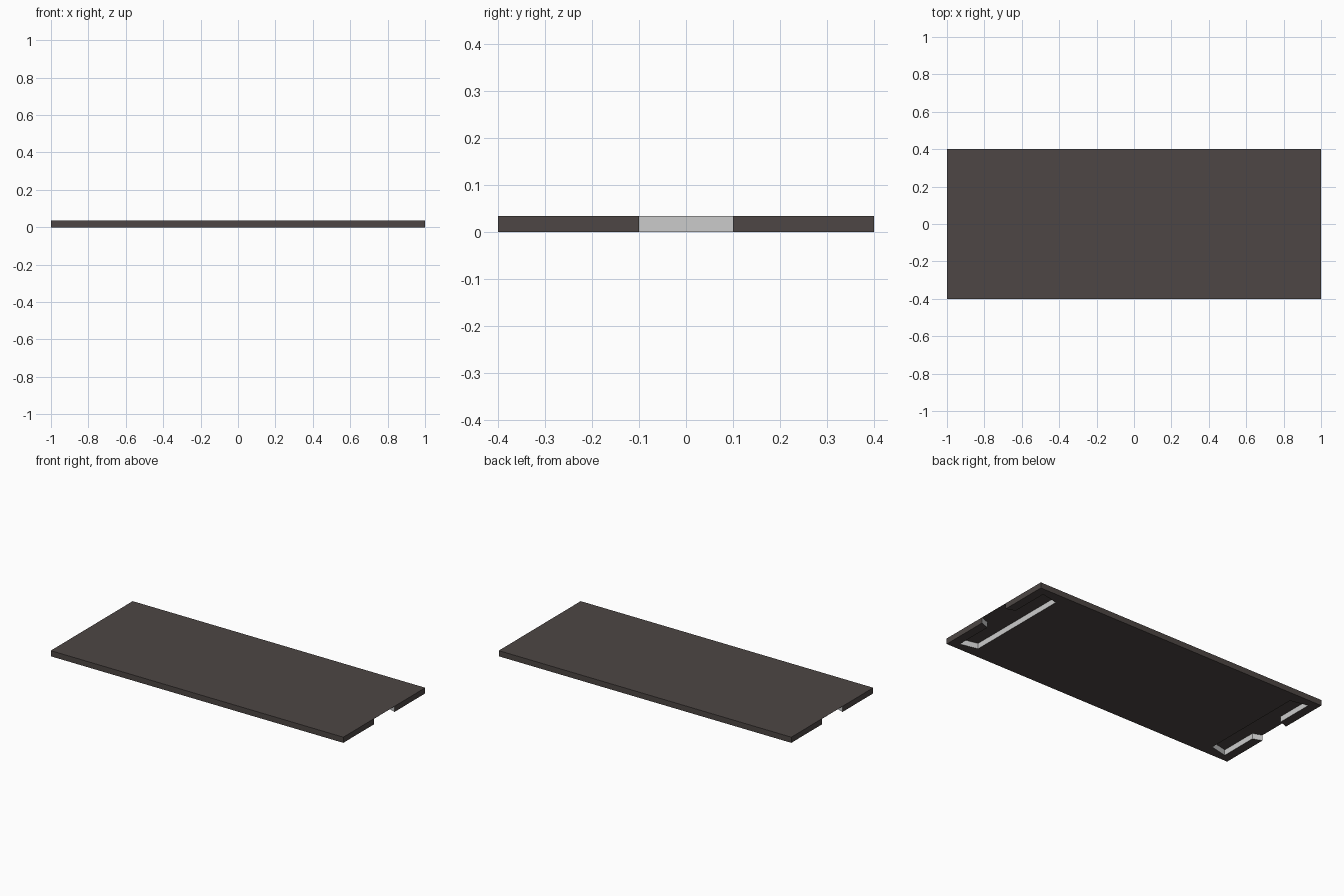
import bpy, bmesh

if "Cube" in bpy.data.objects:
    bpy.data.objects.remove(bpy.data.objects["Cube"])

H = 0.035      # board thickness
SKIN = 0.001   # thin top left over the hand recesses


def material(name, rgb):
    m = bpy.data.materials.new(name)
    m.diffuse_color = (*rgb, 1)
    m.use_nodes = True
    m.node_tree.nodes["Principled BSDF"].inputs["Base Color"].default_value = m.diffuse_color
    return m


brown = material("dark_brown", (0.075, 0.062, 0.058))
grey = material("recess_grey", (0.8, 0.8, 0.8))


def prism(name, outline, z0, z1, side_slot):
    """Extrude a flat outline; the sides take the given material slot."""
    bm = bmesh.new()
    face = bm.faces.new([bm.verts.new((x, y, z0)) for x, y in outline])
    ext = bmesh.ops.extrude_face_region(bm, geom=[face])
    for v in ext["geom"]:
        if isinstance(v, bmesh.types.BMVert):
            v.co.z = z1
    bmesh.ops.recalc_face_normals(bm, faces=bm.faces)
    bm.normal_update()
    for f in bm.faces:
        f.material_index = side_slot if abs(f.normal.z) < 0.5 else 0
    mesh = bpy.data.meshes.new(name)
    bm.to_mesh(mesh)
    bm.free()
    mesh.materials.append(brown)
    mesh.materials.append(grey)
    ob = bpy.data.objects.new(name, mesh)
    bpy.context.collection.objects.link(ob)
    return ob


# Flat board
board = prism("board", [(-1, -0.4), (1, -0.4), (1, 0.4), (-1, 0.4)], 0, H, 0)

# Hand recess under each end, opening through a flared notch in the end wall
half = [(0.835, 0.33), (0.945, 0.355), (0.945, 0.12), (1.0, 0.10), (1.05, 0.10)]
recess = half + [(x, -y) for x, y in reversed(half)]

for side, label in ((1, "right"), (-1, "left")):
    cutter = prism(label + "_recess_cutter", [(x * side, y) for x, y in recess],
                   -0.05, H - SKIN, 1)
    cutter.hide_render = True
    cutter.hide_set(True)
    mod = board.modifiers.new(label + "_recess", 'BOOLEAN')
    mod.operation = 'DIFFERENCE'
    mod.solver = 'EXACT'
    mod.object = cutter
